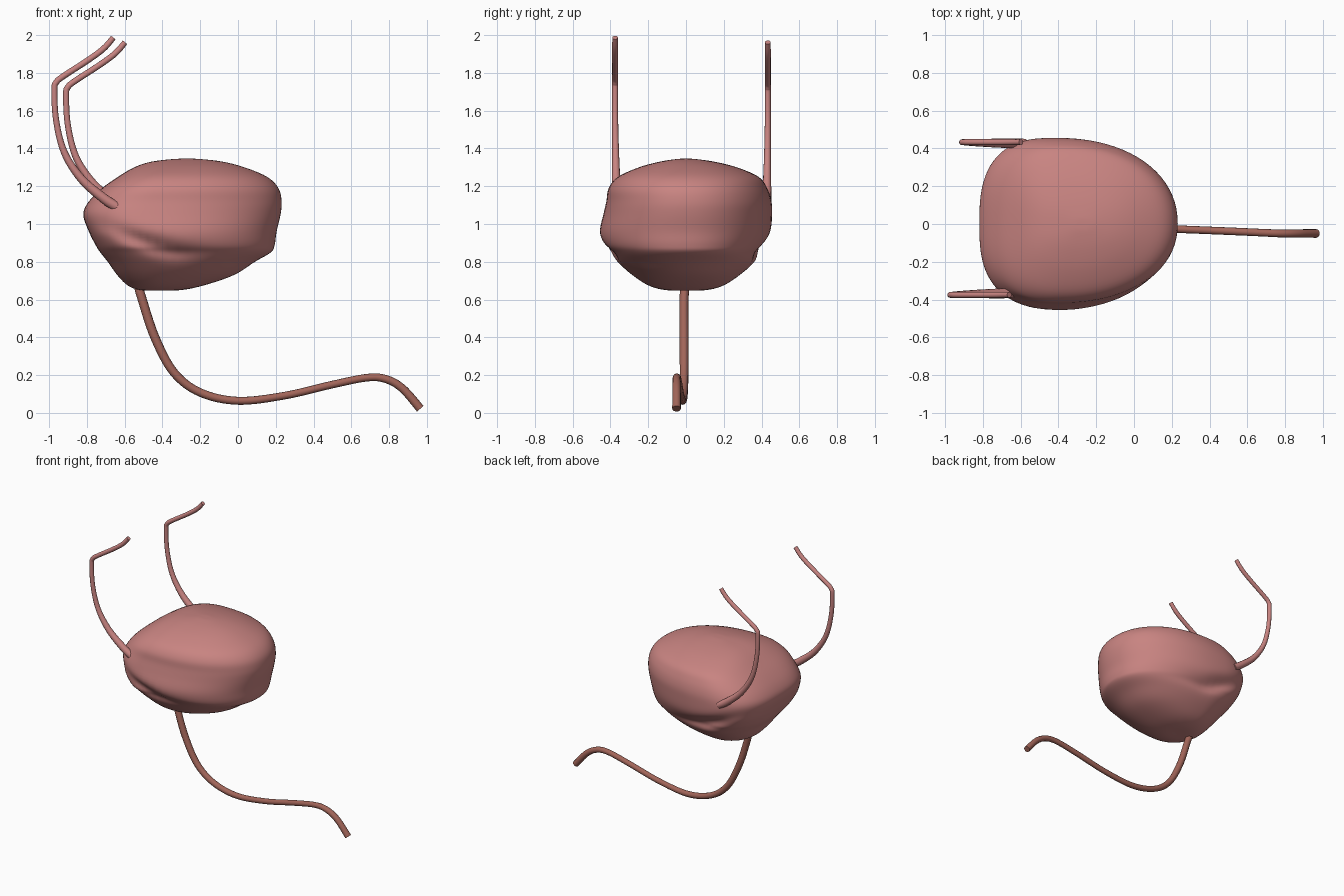
import bpy, bmesh
from math import cos, sin, pi, exp, copysign
from mathutils import Vector

if "Cube" in bpy.data.objects:
    bpy.data.objects.remove(bpy.data.objects["Cube"])


def smooth(points, steps):
    """Catmull-Rom through tuples of any length."""
    out = []
    n = len(points)
    for i in range(n - 1):
        p0, p1 = points[max(i - 1, 0)], points[i]
        p2, p3 = points[i + 1], points[min(i + 2, n - 1)]
        for s in range(steps):
            t = s / steps
            out.append(tuple(
                0.5 * (2 * b + (c - a) * t + (2 * a - 5 * b + 4 * c - d) * t * t
                       + (3 * b - a - 3 * c + d) * t ** 3)
                for a, b, c, d in zip(p0, p1, p2, p3)))
    out.append(tuple(points[-1]))
    return out


def material(name, color):
    m = bpy.data.materials.new(name)
    m.diffuse_color = (*color, 1)
    m.use_nodes = True
    m.node_tree.nodes["Principled BSDF"].inputs["Base Color"].default_value = m.diffuse_color
    return m


def power(v, e):
    return copysign(abs(v) ** e, v)


def tube(name, points, mat, steps=8):
    """Tapered tube; points are x, y, z, radius."""
    curve = bpy.data.curves.new(name, 'CURVE')
    curve.dimensions = '3D'
    curve.bevel_depth = 1
    curve.bevel_resolution = 4
    curve.use_fill_caps = True
    path = smooth(points, steps)
    spline = curve.splines.new('POLY')
    spline.points.add(len(path) - 1)
    for p, (x, y, z, r) in zip(spline.points, path):
        p.co = (x, y, z, 1)
        p.radius = r
    spline.use_smooth = True
    obj = bpy.data.objects.new(name, curve)
    bpy.context.collection.objects.link(obj)
    curve.materials.append(mat)
    return obj


pink = material("pink_tissue", (0.58, 0.23, 0.22))
brown = material("brown_tissue", (0.36, 0.13, 0.10))

# Bladder: horizontal rings as z, left x, right x, front y, back y, widest x
rings = [
    (0.648, -0.42, -0.40, -0.01, 0.01, -0.41),
    (0.650, -0.52, -0.30, -0.11, 0.11, -0.41),
    (0.675, -0.585, -0.18, -0.20, 0.20, -0.41),
    (0.73, -0.64, -0.02, -0.285, 0.285, -0.41),
    (0.80, -0.69, 0.09, -0.365, 0.365, -0.41),
    (0.85, -0.73, 0.175, -0.41, 0.395, -0.42),
    (0.89, -0.755, 0.195, -0.445, 0.42, -0.43),
    (0.96, -0.79, 0.205, -0.458, 0.448, -0.43),
    (1.05, -0.82, 0.226, -0.438, 0.456, -0.42),
    (1.12, -0.79, 0.232, -0.422, 0.453, -0.40),
    (1.19, -0.72, 0.215, -0.41, 0.43, -0.38),
    (1.25, -0.635, 0.155, -0.36, 0.385, -0.35),
    (1.30, -0.55, 0.035, -0.25, 0.27, -0.31),
    (1.33, -0.46, -0.08, -0.14, 0.15, -0.28),
    (1.344, -0.34, -0.20, -0.05, 0.05, -0.27),
    (1.346, -0.28, -0.26, -0.01, 0.01, -0.27),
]
SEG = 80
bm = bmesh.new()
loops = []
for z, x0, x1, y0, y1, cx in smooth(rings, 5):
    loop = []
    box = min(1, max(0, (z - 0.65) / 0.3))
    for k in range(SEG):
        a = 2 * pi * k / SEG
        c, s = cos(a), sin(a)
        e = 0.93 if c > 0 else 1 - 0.27 * box
        x = cx + (x1 - cx if c > 0 else cx - x0) * power(c, e)
        y = (y1 if s > 0 else -y0) * power(s, e)
        # sloping fold along both lower flanks
        fold_z = 0.85 - 0.38 * min(0, x + 0.35)
        depth = 0.045 * exp(-((z - fold_z) / 0.045) ** 2) * exp(-((x + 0.47) / 0.22) ** 2)
        y -= copysign(depth * abs(s), y)
        loop.append(bm.verts.new((x, y, z)))
    loops.append(loop)
for low, high in zip(loops, loops[1:]):
    for k in range(SEG):
        j = (k + 1) % SEG
        bm.faces.new((low[k], low[j], high[j], high[k]))
bm.faces.new(loops[0][::-1])
bm.faces.new(loops[-1])
for f in bm.faces:
    f.smooth = True
mesh = bpy.data.meshes.new("bladder")
bm.to_mesh(mesh)
bm.free()
mesh.materials.append(pink)
bladder = bpy.data.objects.new("bladder", mesh)
bpy.context.collection.objects.link(bladder)
relax = bladder.modifiers.new("relax", 'SMOOTH')
relax.factor = 0.5
relax.iterations = 3

# Ureters: the same bent tube on both sides, slightly offset
ureter = [(-0.64, 1.09, 0.026), (-0.71, 1.135, 0.026), (-0.83, 1.24, 0.022),
          (-0.92, 1.38, 0.018), (-0.963, 1.55, 0.016), (-0.972, 1.71, 0.016),
          (-0.962, 1.75, 0.016), (-0.925, 1.782, 0.016), (-0.79, 1.87, 0.016),
          (-0.71, 1.93, 0.016), (-0.66, 1.987, 0.015)]
for name, y_base, y_top, dx, dz in (("ureter_front", -0.365, -0.375, 0, 0),
                                    ("ureter_back", 0.425, 0.433, 0.062, -0.025)):
    n = len(ureter) - 1
    tube(name, [(x + dx, y_base + (y_top - y_base) * min(1, i / 4), z + dz, r)
                for i, (x, z, r) in enumerate(ureter)], pink, 6)

# Urethra: long curved outlet tube
tube("urethra", [
    (-0.535, 0, 0.70, 0.024), (-0.51, -0.01, 0.61, 0.024), (-0.44, -0.01, 0.40, 0.024),
    (-0.34, -0.01, 0.215, 0.023), (-0.20, -0.012, 0.108, 0.022), (0.0, -0.018, 0.064, 0.021),
    (0.25, -0.028, 0.092, 0.020), (0.50, -0.038, 0.15, 0.020), (0.68, -0.046, 0.186, 0.020),
    (0.78, -0.05, 0.180, 0.021), (0.87, -0.05, 0.130, 0.022), (0.965, -0.05, 0.022, 0.023),
], brown)
